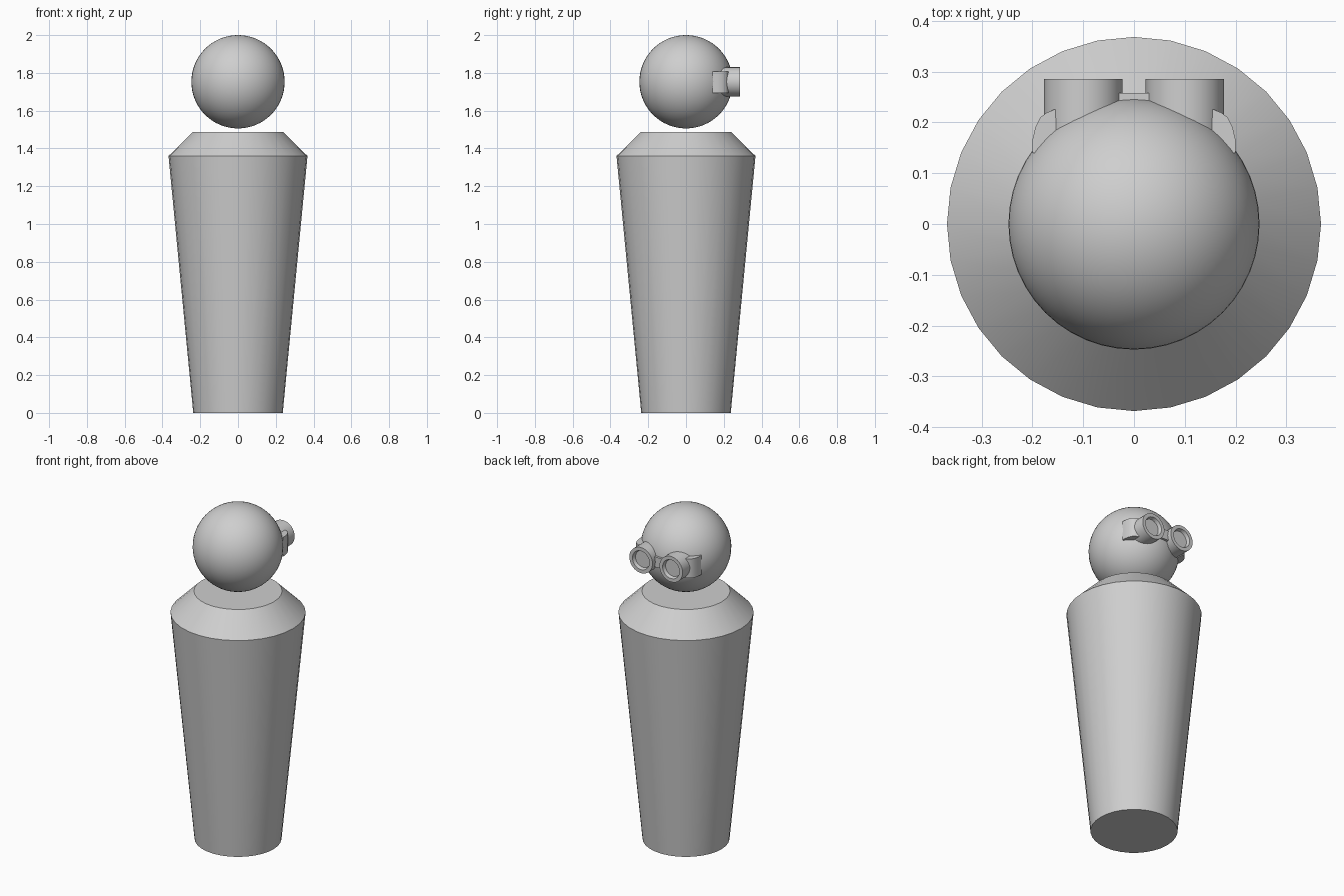
import bpy, bmesh, math
from mathutils import Matrix

if "Cube" in bpy.data.objects:
    bpy.data.objects.remove(bpy.data.objects["Cube"])

grey = bpy.data.materials.new("plain_grey")
grey.use_nodes = True
colour = (0.62, 0.62, 0.62, 1)
grey.diffuse_color = colour
grey.node_tree.nodes["Principled BSDF"].inputs["Base Color"].default_value = colour

HEAD_Z = 1.753


def finish(name, bm, angle=30):
    bmesh.ops.recalc_face_normals(bm, faces=bm.faces)
    mesh = bpy.data.meshes.new(name)
    bm.to_mesh(mesh)
    bm.free()
    mesh.materials.append(grey)
    obj = bpy.data.objects.new(name, mesh)
    bpy.context.collection.objects.link(obj)
    bpy.ops.object.select_all(action="DESELECT")
    obj.select_set(True)
    bpy.context.view_layer.objects.active = obj
    bpy.ops.object.shade_smooth_by_angle(angle=math.radians(angle))
    return obj


def turned(name, profile, sides=32, matrix=Matrix()):
    """Closed turned solid from (radius, height) rings."""
    bm = bmesh.new()
    rings = []
    for r, z in profile:
        rings.append([bm.verts.new((r * math.cos(a), r * math.sin(a), z))
                      for a in (math.tau * i / sides for i in range(sides))])
    for low, high in zip(rings, rings[1:]):
        for i in range(sides):
            j = (i + 1) % sides
            bm.faces.new((low[i], low[j], high[j], high[i]))
    bm.faces.new(rings[0])
    bm.faces.new(rings[-1])
    bm.transform(matrix)
    return finish(name, bm)


def extruded(name, outline, z0, z1):
    """Plan outline raised from z0 to z1."""
    bm = bmesh.new()
    face = bm.faces.new([bm.verts.new((x, y, z0)) for x, y in outline])
    top = bmesh.ops.extrude_face_region(bm, geom=[face])["geom"]
    bmesh.ops.translate(bm, vec=(0, 0, z1 - z0),
                        verts=[v for v in top if isinstance(v, bmesh.types.BMVert)])
    return finish(name, bm)


# Tapered body with sloped shoulders
turned("body", [(0.237, 0), (0.368, 1.36), (0.24, 1.487)])

# Floating ball head
bm = bmesh.new()
bmesh.ops.create_uvsphere(bm, u_segments=48, v_segments=32, radius=0.247,
                          matrix=Matrix.Translation((0, 0, HEAD_Z)))
finish("head", bm, 60)

# Goggles: hollow-fronted eyepieces and side strap ends
eyepiece = [(0.077, 0.1), (0.077, 0.285), (0.056, 0.285), (0.05, 0.265)]
strap = [(0.2, 0.14), (0.2, 0.165), (0.194, 0.19), (0.184, 0.21),
         (0.172, 0.219), (0.155, 0.226), (0.15, 0.14)]
for side, s in (("left", 1), ("right", -1)):
    place = Matrix.Translation((s * 0.1, 0, HEAD_Z)) @ Matrix.Rotation(-math.pi / 2, 4, "X")
    turned(side + "_eyepiece", eyepiece, 32, place)
    extruded(side + "_strap_end", [(s * x, y) for x, y in strap],
             HEAD_Z - 0.06, HEAD_Z + 0.055)

# Nose bridge between the eyepieces
extruded("goggle_bridge", [(-0.048, 0.22), (0.048, 0.22), (0.048, 0.258), (-0.048, 0.258)],
         HEAD_Z - 0.03, HEAD_Z + 0.03)
